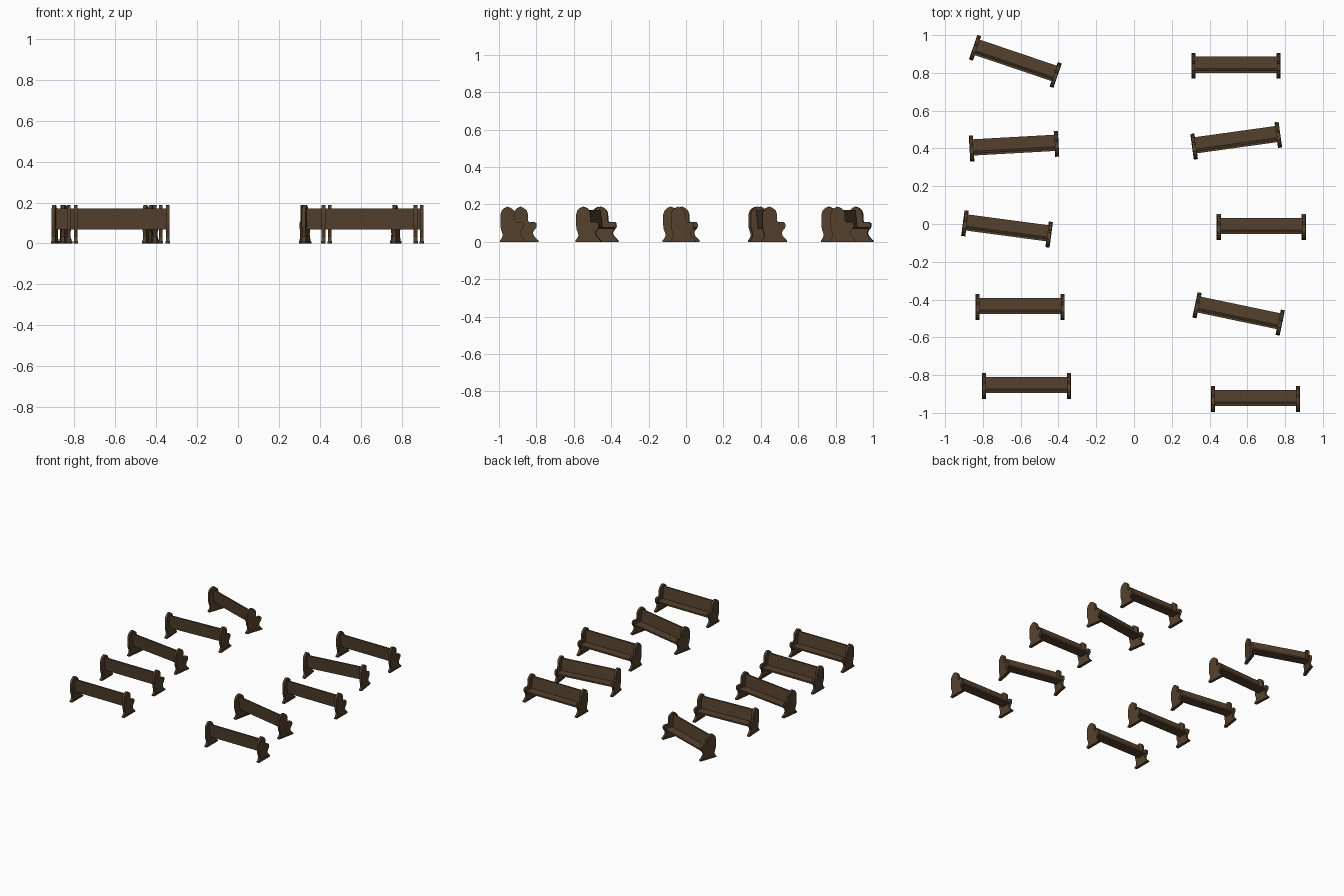
import bpy, bmesh, math
from mathutils import Matrix

if "Cube" in bpy.data.objects:
    bpy.data.objects.remove(bpy.data.objects["Cube"])

LENGTH, DEPTH, END_T = 0.468, 0.137, 0.018

wood = bpy.data.materials.new("dark brown wood")
wood.diffuse_color = (0.089, 0.053, 0.027, 1)
wood.use_nodes = True
wood.node_tree.nodes["Principled BSDF"].inputs["Base Color"].default_value = wood.diffuse_color


def extrude_profile(name, profile, spans):
    """Extrude a (y, z) outline along x for every (x0, x1) span."""
    bm = bmesh.new()
    for x0, x1 in spans:
        face = bm.faces.new([bm.verts.new((x0, y - DEPTH / 2, z)) for y, z in profile])
        out = bmesh.ops.extrude_face_region(bm, geom=[face])
        for v in out["geom"]:
            if isinstance(v, bmesh.types.BMVert):
                v.co.x = x1
    bmesh.ops.recalc_face_normals(bm, faces=bm.faces[:])
    me = bpy.data.meshes.new(name)
    bm.to_mesh(me)
    bm.free()
    me.materials.append(wood)
    return me


H = LENGTH / 2
both_ends = [(-H, -H + END_T), (H - END_T, H)]
both_feet = [(-H - 0.002, -H + END_T + 0.002), (H - END_T - 0.002, H + 0.002)]
between = [(-H + END_T, H - END_T)]

# Carved end panel: rounded tall back, low arm, flared base
end_outline = [(0.003, 0.008), (0.010, 0.020), (0.016, 0.034), (0.013, 0.048),
               (0.006, 0.066), (0.003, 0.090), (0.003, 0.145), (0.010, 0.167),
               (0.025, 0.181), (0.042, 0.188), (0.059, 0.181), (0.075, 0.167),
               (0.081, 0.150), (0.082, 0.112), (0.090, 0.103), (0.100, 0.107),
               (0.117, 0.107), (0.126, 0.099), (0.128, 0.084), (0.124, 0.072),
               (0.113, 0.060), (0.108, 0.047), (0.113, 0.032), (0.127, 0.017),
               (0.134, 0.008)]
# Foot bar under each end
foot_outline = [(0, 0), (DEPTH, 0), (DEPTH, 0.008), (0.132, 0.012), (0.005, 0.012), (0, 0.008)]
# Flat seat board and leaning backrest
seat_outline = [(0.044, 0.068), (0.117, 0.068), (0.117, 0.080), (0.044, 0.080)]
back_outline = [(0.042, 0.068), (0.055, 0.070), (0.043, 0.170), (0.031, 0.170)]

parts = {
    "pew_ends": extrude_profile("pew_ends", end_outline, both_ends),
    "pew_feet": extrude_profile("pew_feet", foot_outline, both_feet),
    "pew_seat": extrude_profile("pew_seat", seat_outline, between),
    "pew_backrest": extrude_profile("pew_backrest", back_outline, between),
}

# Pew placement: x, y, turn in degrees
layout = [(-0.628, 0.861, -18.7), (-0.635, 0.412, 3.2), (-0.672, -0.026, -7.6),
          (-0.603, -0.440, 0), (-0.569, -0.858, 0),
          (0.540, 0.838, 0), (0.541, 0.441, 7.9), (0.674, -0.016, 0),
          (0.554, -0.476, -11.8), (0.643, -0.927, 0)]

for i, (x, y, turn) in enumerate(layout, 1):
    place = Matrix.Translation((x, y, 0)) @ Matrix.Rotation(math.radians(turn), 4, 'Z')
    for name, me in parts.items():
        ob = bpy.data.objects.new(f"{name}_{i}", me)
        ob.matrix_world = place
        bpy.context.collection.objects.link(ob)
